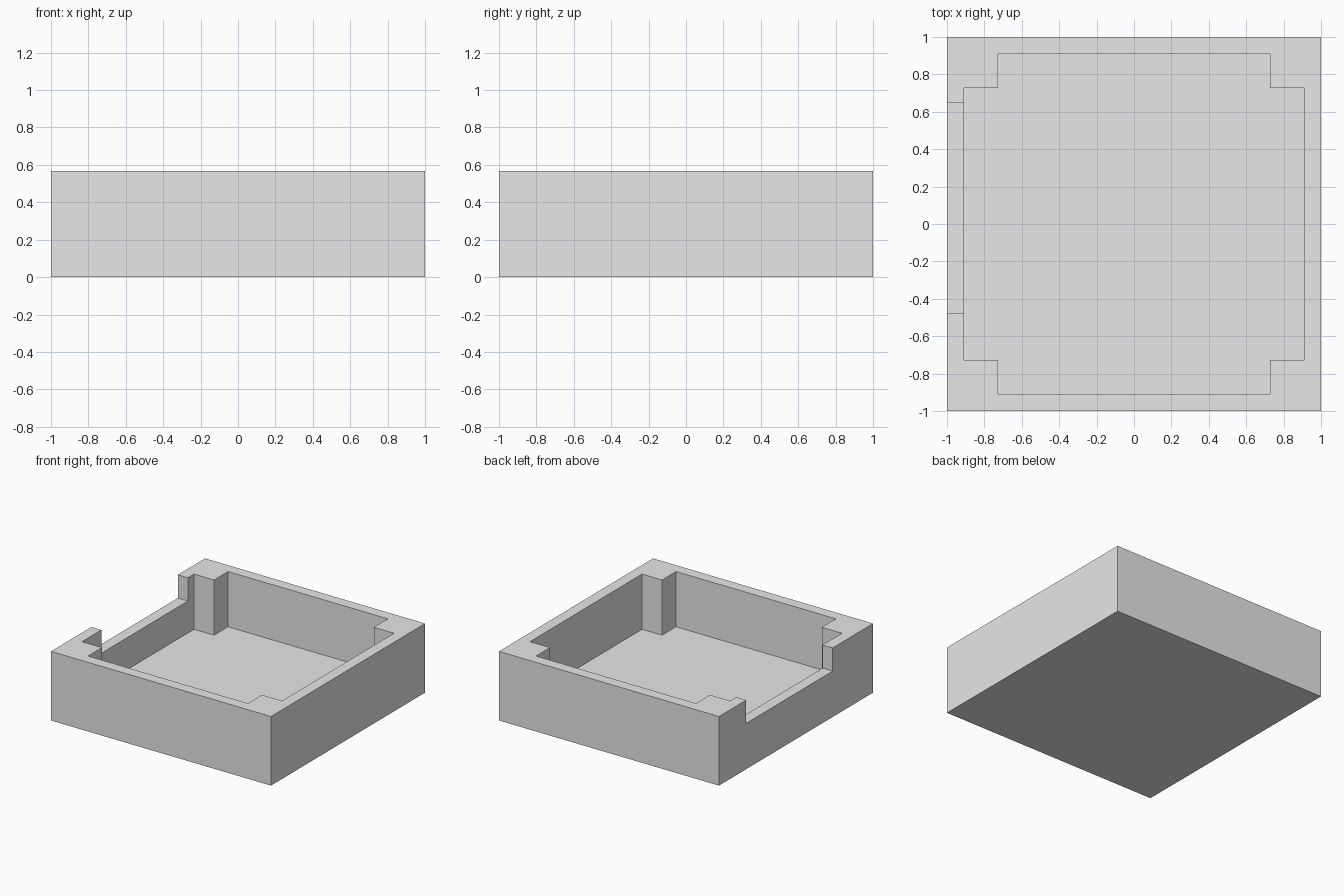
import bpy
import bmesh

if "Cube" in bpy.data.objects:
    bpy.data.objects.remove(bpy.data.objects["Cube"], do_unlink=True)

HEIGHT = 0.568
FLOOR = 0.114       # top of the floor plate
SILL = 0.377        # bottom of the side notch
INNER = 0.909       # inner wall face
POST = 0.727        # inner face of the corner posts

grey = bpy.data.materials.new("light_grey")
grey.use_nodes = True
colour = (0.8, 0.8, 0.8, 1)
grey.diffuse_color = colour
grey.node_tree.nodes["Principled BSDF"].inputs["Base Color"].default_value = colour


def prism(name, outline, z0, z1):
    """Extrude a flat outline from z0 up to z1."""
    bm = bmesh.new()
    face = bm.faces.new([bm.verts.new((x, y, z0)) for x, y in outline])
    top = bmesh.ops.extrude_face_region(bm, geom=[face])["geom"]
    verts = [v for v in top if isinstance(v, bmesh.types.BMVert)]
    bmesh.ops.translate(bm, verts=verts, vec=(0, 0, z1 - z0))
    bmesh.ops.recalc_face_normals(bm, faces=bm.faces)
    mesh = bpy.data.meshes.new(name)
    bm.to_mesh(mesh)
    bm.free()
    mesh.materials.append(grey)
    obj = bpy.data.objects.new(name, mesh)
    bpy.context.collection.objects.link(obj)
    return obj


def rect(x0, x1, y0, y1):
    return [(x0, y0), (x1, y0), (x1, y1), (x0, y1)]


def cut(target, cutter):
    """Subtract the cutter, then discard it."""
    cutter.hide_render = True
    mod = target.modifiers.new(cutter.name, "BOOLEAN")
    mod.operation = "DIFFERENCE"
    mod.solver = "EXACT"
    mod.object = cutter
    bpy.context.view_layer.objects.active = target
    bpy.ops.object.modifier_apply(modifier=mod.name)
    bpy.data.objects.remove(cutter, do_unlink=True)


# Solid block of the open tray
tray = prism("open_tray", rect(-1, 1, -1, 1), 0, HEIGHT)

# Cavity: a square with its corners left standing as posts
corner = [(INNER, POST), (POST, POST), (POST, INNER)]
outline = []
for sx, sy in ((1, 1), (-1, 1), (-1, -1), (1, -1)):
    points = [(x * sx, y * sy) for x, y in corner]
    outline += points if sx * sy > 0 else points[::-1]
cut(tray, prism("cavity_cutter", outline, FLOOR, 1))

# Notch lowering the right wall
cut(tray, prism("notch_cutter", rect(-1.2, -0.8, -0.476, 0.647), SILL, 1))
